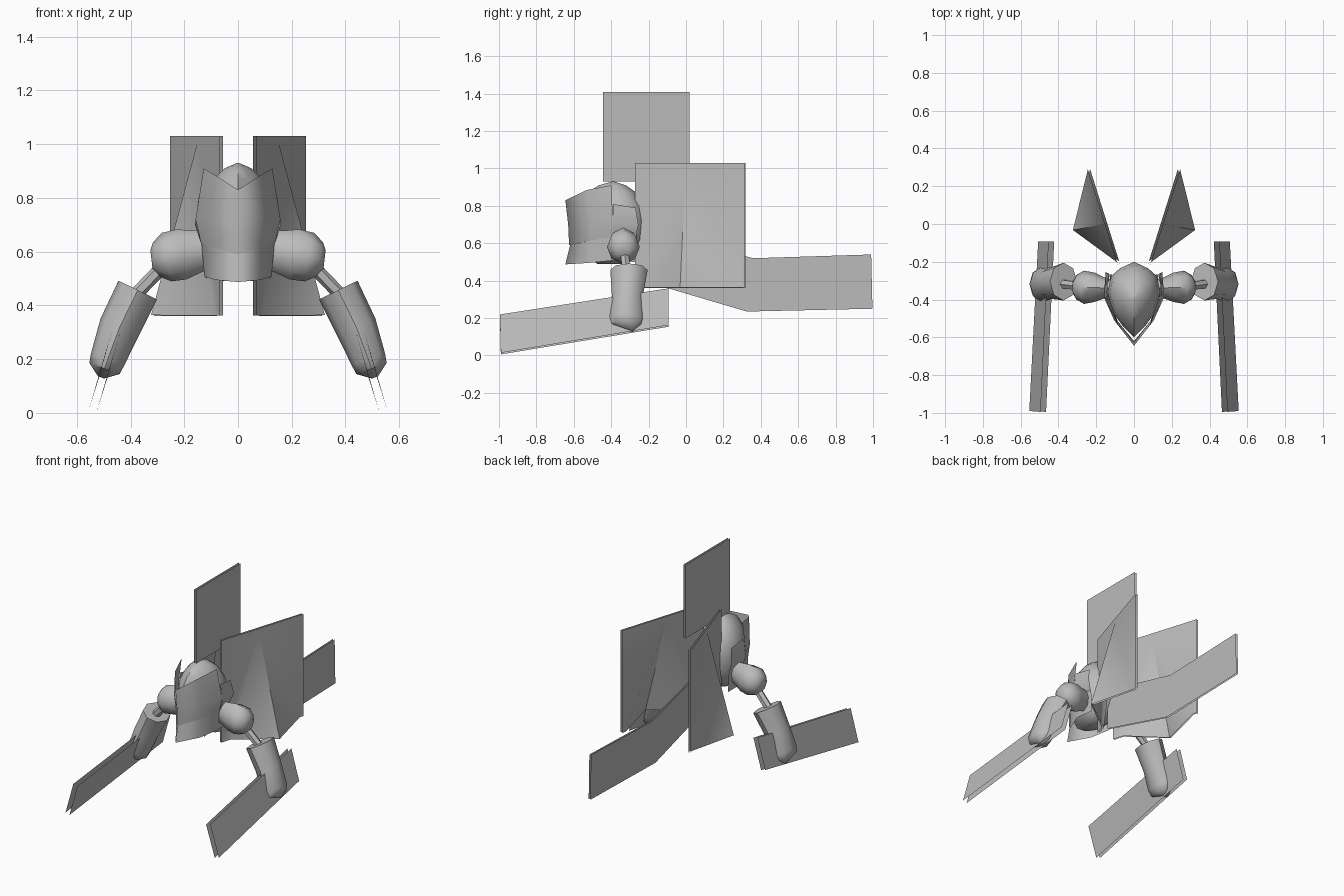
import bpy, bmesh, math
from mathutils import Vector

if "Cube" in bpy.data.objects:
    bpy.data.objects.remove(bpy.data.objects["Cube"])

grey = bpy.data.materials.new("plain grey")
grey.use_nodes = True
grey.diffuse_color = (0.5, 0.5, 0.5, 1)
grey.node_tree.nodes["Principled BSDF"].inputs["Base Color"].default_value = (0.5, 0.5, 0.5, 1)


def finish(name, bm, mirror=False, gap=0, angle=35):
    """Turn a bmesh into an object, optionally mirrored or doubled into two thin skins."""
    mesh = bpy.data.meshes.new(name)
    bmesh.ops.recalc_face_normals(bm, faces=bm.faces)
    bm.to_mesh(mesh)
    bm.free()
    mesh.materials.append(grey)
    ob = bpy.data.objects.new(name, mesh)
    bpy.context.collection.objects.link(ob)
    bpy.ops.object.select_all(action="DESELECT")
    ob.select_set(True)
    bpy.context.view_layer.objects.active = ob
    bpy.ops.object.shade_smooth_by_angle(angle=math.radians(angle))
    if gap:
        mod = ob.modifiers.new("double skin", "SOLIDIFY")
        mod.thickness, mod.offset, mod.use_rim = gap, 0, False
    if mirror:
        mod = ob.modifiers.new("mirror", "MIRROR")
        mod.use_clip = True
    return ob


def sheet(name, rows, mirror=False, gap=0):
    """Skin a grid of points given row by row."""
    bm = bmesh.new()
    grid = [[bm.verts.new(p) for p in row] for row in rows]
    for a, b in zip(grid, grid[1:]):
        for i in range(len(a) - 1):
            bm.faces.new((a[i], a[i + 1], b[i + 1], b[i]))
    return finish(name, bm, mirror, gap)


def bridge(bm, rings):
    """Join closed rings of equal size and cap both ends."""
    n = len(rings[0])
    for a, b in zip(rings, rings[1:]):
        for i in range(n):
            j = (i + 1) % n
            bm.faces.new((a[i], a[j], b[j], b[i]))
    bm.faces.new(rings[0])
    bm.faces.new(rings[-1])


def limb(name, path, sides):
    """Loft a tube along (point, radius in plane, radius in y) stations."""
    bm = bmesh.new()
    pts = [Vector(p[0]) for p in path]
    side = Vector((0, 1, 0))
    rings = []
    for k, (_, ru, rv) in enumerate(path):
        along = pts[min(k + 1, len(pts) - 1)] - pts[max(k - 1, 0)]
        up = side.cross(along).normalized()
        turns = [2 * math.pi * i / sides for i in range(sides)]
        rings.append([bm.verts.new(pts[k] + up * ru * math.cos(t) + side * rv * math.sin(t))
                      for t in turns])
    bridge(bm, rings)
    return finish(name, bm, mirror=True, angle=50)


# Rounded body core: one plan outline scaled at each height
half = [(0.075, -0.235), (0.12, -0.275), (0.14, -0.36), (0.11, -0.47), (0.06, -0.54)]
plan = [(0, -0.2)] + half + [(0, -0.6)] + [(-x, y) for x, y in reversed(half)]
bm = bmesh.new()
core_rings = []
for z, s in ((0.49, 0.4), (0.54, 0.75), (0.62, 0.95), (0.72, 1), (0.8, 0.92),
             (0.87, 0.66), (0.91, 0.36), (0.93, 0.03)):
    core_rings.append([bm.verts.new((x * s, -0.39 + (y + 0.39) * s, z)) for x, y in plan])
bridge(bm, core_rings)
finish("body_core", bm, angle=50)

# Chest shield with a centre ridge, and the side guards behind it
sheet("chest_shield", [
    [(0, -0.645, 0.83), (0.085, -0.53, 0.885), (0.128, -0.4, 0.91)],
    [(0, -0.63, 0.7), (0.105, -0.51, 0.72), (0.158, -0.39, 0.72)],
    [(0, -0.625, 0.59), (0.09, -0.51, 0.615), (0.138, -0.39, 0.635)]], mirror=True)
sheet("side_guard", [
    [(0.145, -0.39, 0.81), (0.135, -0.27, 0.79)],
    [(0.16, -0.39, 0.7), (0.15, -0.255, 0.7)],
    [(0.138, -0.39, 0.635), (0.13, -0.265, 0.65)]], mirror=True)
sheet("waist_skirt", [
    [(0, -0.62, 0.59), (0.09, -0.51, 0.615), (0.136, -0.39, 0.635), (0.125, -0.265, 0.65)],
    [(0, -0.645, 0.487), (0.085, -0.52, 0.495), (0.125, -0.4, 0.507), (0.115, -0.27, 0.5)]],
    mirror=True)

# Arms
limb("shoulder", [
    ((0.11, -0.34, 0.61), 0.07, 0.045), ((0.155, -0.338, 0.6), 0.08, 0.055),
    ((0.21, -0.335, 0.59), 0.095, 0.078), ((0.265, -0.335, 0.58), 0.092, 0.088),
    ((0.305, -0.335, 0.572), 0.065, 0.065), ((0.322, -0.335, 0.57), 0.035, 0.035)], 8)
limb("elbow_rod", [
    ((0.28, -0.33, 0.545), 0.025, 0.025), ((0.4, -0.315, 0.42), 0.025, 0.025)], 6)
limb("forearm", [
    ((0.373, -0.305, 0.457), 0.08, 0.1), ((0.44, -0.313, 0.32), 0.078, 0.083),
    ((0.485, -0.32, 0.2), 0.066, 0.096), ((0.497, -0.318, 0.165), 0.06, 0.085),
    ((0.51, -0.29, 0.132), 0.012, 0.012)], 8)

# Arm blades, leaning outward at the bottom
sheet("arm_blade", [
    [(0.437, -0.093, 0.355), (0.48, -0.995, 0.215)],
    [(0.493, -0.093, 0.158), (0.54, -0.99, 0.01)]], mirror=True, gap=0.03)

# Upright fin and bent tail plate on the centre line
sheet("top_fin", [
    [(0, -0.445, 1.41), (0, 0.018, 1.41)],
    [(0, -0.445, 0.93), (0, 0.018, 0.93)]], gap=0.014)
sheet("tail_plate", [
    [(0, -0.25, 0.68), (0, 0.36, 0.52), (0, 0.99, 0.54)],
    [(0, -0.25, 0.405), (0, 0.325, 0.235), (0, 0.997, 0.25)]], gap=0.012)

# Wings: flat sheets whose lower middle is pulled outward from a high point
low, high = 0.362, 1.03


def on_wing(y, z):
    return (0.062 + (y + 0.27) * 0.315, y, z)


bm = bmesh.new()
front_low, front_high, back_high, back_low, peak, hem_front, hem_back, bulge = [
    bm.verts.new(p) for p in (
        on_wing(-0.27, low), on_wing(-0.27, high), on_wing(0.317, high), on_wing(0.317, low),
        on_wing(0.0, 1.0), on_wing(-0.2, low), on_wing(0.29, low), (0.318, -0.03, low))]
for face in ((front_low, front_high, peak, hem_front), (front_high, back_high, peak),
             (back_high, back_low, hem_back, peak),
             (hem_front, peak, bulge), (bulge, peak, hem_back)):
    bm.faces.new(face)
finish("wing", bm, mirror=True, gap=0.012, angle=60)
